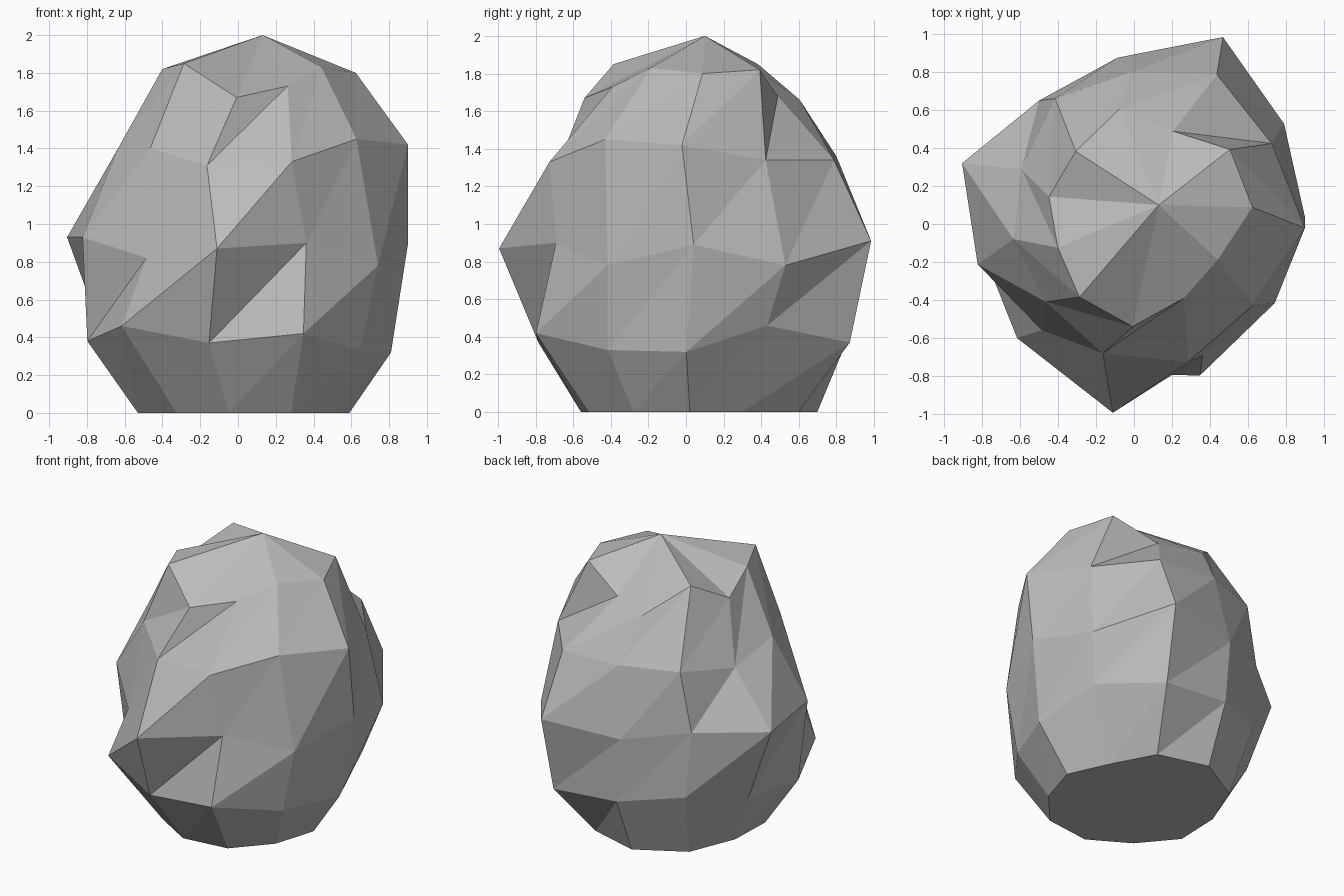
import bpy
import bmesh
from math import radians, degrees, cos, sin, tau

cube = bpy.data.objects.get("Cube")
if cube:
    bpy.data.objects.remove(cube, do_unlink=True)

SIDES = 11

# Stone colour
stone = bpy.data.materials.new("stone_grey")
stone.use_nodes = True
grey = (0.5, 0.5, 0.5, 1)
stone.diffuse_color = grey
stone.node_tree.nodes["Principled BSDF"].inputs["Base Color"].default_value = grey

# Each ring runs clockwise from +x: twist, sway and sway peak in degrees,
# then the radius and height of every corner in hundredths of a unit
rings = [
    dict(twist=0, sway=4, peak=-60,
         radius=(59, 57, 59, 56, 51, 55, 55, 64, 70, 67, 55),
         height=(0,) * SIDES),
    dict(twist=-3.3, sway=3.5, peak=-15,
         radius=(81, 77, 87, 80, 86, 81, 77, 81, 87, 98, 82),
         height=(32, 33, 42, 37, 46, 38, 39, 47, 41, 37, 46)),
    dict(twist=0, sway=3.4, peak=-40,
         radius=(90, 85, 78, 100, 74, 85, 96, 82, 88, 109, 95),
         height=(89, 78, 90, 87, 82, 93, 93, 94, 87, 91, 78)),
    dict(twist=-5.5, sway=4.2, peak=-10,
         radius=(90, 76, 78, 70, 62, 64, 66, 78, 80, 90, 84),
         height=(142, 145, 133, 131, 140, 140, 130, 136, 136, 134, 134)),
    dict(twist=3.8, sway=6, peak=-45,
         radius=(63, 48, 47, 54, 48, 42, 47, 49, 61, 53, 64),
         height=(180, 183, 173, 167, 185, 182, 171, 185, 166, 168, 182)),
]


def add_ring(bm, ring):
    """Add one uneven ring of corners and return them in order."""
    corners = []
    for k, (radius, height) in enumerate(zip(ring["radius"], ring["height"])):
        angle = -tau * k / SIDES
        drift = ring["twist"] + ring["sway"] * cos(angle - radians(ring["peak"]))
        angle += radians(drift)
        corners.append(bm.verts.new((radius * cos(angle) / 100,
                                     radius * sin(angle) / 100,
                                     height / 100)))
    return corners


bm = bmesh.new()
loops = [add_ring(bm, ring) for ring in rings]

# Faceted sides: every quad is split along the same diagonal
for low, high in zip(loops, loops[1:]):
    for k in range(SIDES):
        bm.faces.new((low[k], low[k - 1], high[k - 1]))
        bm.faces.new((low[k], high[k - 1], high[k]))

# Flat base and pointed crown
bm.faces.new(loops[0])
crown = bm.verts.new((0.13, 0.10, 2))
for k in range(SIDES):
    bm.faces.new((loops[-1][k], loops[-1][k - 1], crown))

bmesh.ops.recalc_face_normals(bm, faces=bm.faces)
mesh = bpy.data.meshes.new("boulder")
bm.to_mesh(mesh)
bm.free()
mesh.materials.append(stone)
boulder = bpy.data.objects.new("boulder", mesh)
bpy.context.collection.objects.link(boulder)
